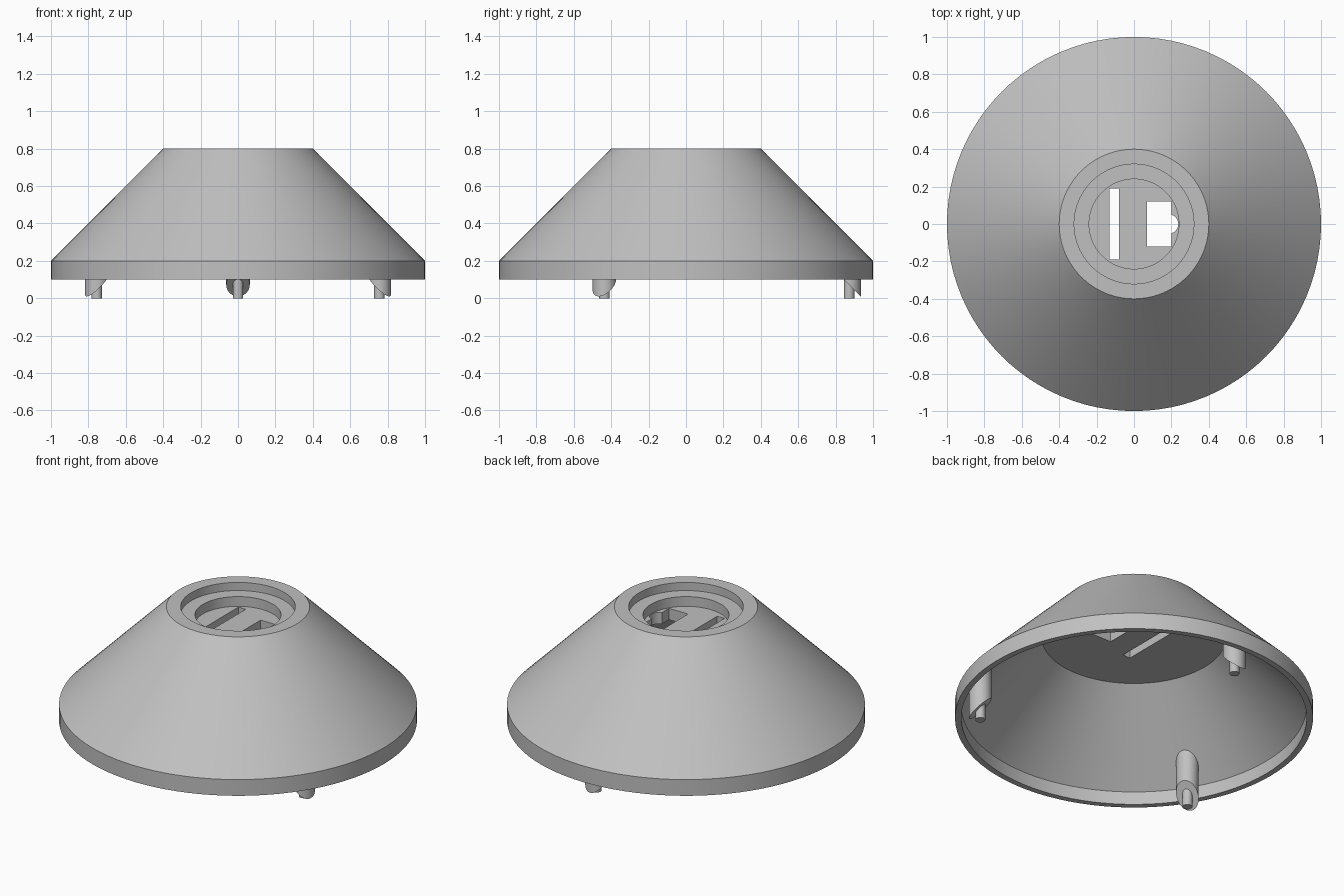
import bpy, bmesh
from math import cos, sin, pi, radians

if "Cube" in bpy.data.objects:
    bpy.data.objects.remove(bpy.data.objects["Cube"], do_unlink=True)

grey = bpy.data.materials.new("mid grey")
grey.use_nodes = True
grey.diffuse_color = (0.53, 0.53, 0.53, 1)
grey.node_tree.nodes["Principled BSDF"].inputs["Base Color"].default_value = grey.diffuse_color


def make(name, bm):
    bmesh.ops.recalc_face_normals(bm, faces=bm.faces)
    mesh = bpy.data.meshes.new(name)
    bm.to_mesh(mesh)
    bm.free()
    mesh.materials.append(grey)
    obj = bpy.data.objects.new(name, mesh)
    bpy.context.collection.objects.link(obj)
    return obj


def smooth(obj):
    bpy.ops.object.select_all(action="DESELECT")
    obj.select_set(True)
    bpy.context.view_layer.objects.active = obj
    bpy.ops.object.shade_smooth_by_angle(angle=radians(25))


def loft(name, rings):
    """Join equal rings of points into a capped solid."""
    bm = bmesh.new()
    loops = [[bm.verts.new(p) for p in ring] for ring in rings]
    n = len(loops[0])
    for a, b in zip(loops, loops[1:]):
        for i in range(n):
            j = (i + 1) % n
            bm.faces.new((a[i], a[j], b[j], b[i]))
    bm.faces.new(loops[0])
    bm.faces.new(loops[-1])
    return make(name, bm)


def circle(r, n, cx=0.0):
    return [(cx + r * cos(2 * pi * i / n), r * sin(2 * pi * i / n)) for i in range(n)]


# Hollow cone: stepped recess, outer slope, rim, inner slope, ceiling
profile = [(0.24, 0.69), (0.24, 0.75), (0.32, 0.75), (0.32, 0.8), (0.4, 0.8),
           (1, 0.2), (1, 0.1), (0.965, 0.1), (0.965, 0.18), (0.515, 0.62)]
shell = loft("cone_shell", [[(x, y, z) for x, y in circle(r, 96)] for r, z in profile])

# Openings through the recess floor: long slot and notched window
slot = [(-0.13, -0.19), (-0.08, -0.19), (-0.08, 0.19), (-0.13, 0.19)]
arc = [(0.185 + 0.052 * cos(a), 0.052 * sin(a))
       for a in (radians(-73 + 146 * i / 12) for i in range(13))]
window = [(0.07, -0.12), (0.2, -0.12)] + arc + [(0.2, 0.12), (0.07, 0.12)]
for outline in (slot, window):
    cutter = loft("opening_cutter", [[(x, y, z) for x, y in outline] for z in (0.5, 0.72)])
    cutter.hide_render = True
    mod = shell.modifiers.new("opening", "BOOLEAN")
    mod.operation = "DIFFERENCE"
    mod.solver = "EXACT"
    mod.object = cutter
    bpy.context.view_layer.objects.active = shell
    bpy.ops.object.modifier_apply(modifier=mod.name)
    bpy.data.objects.remove(cutter, do_unlink=True)
smooth(shell)

# Three feet: slanted post buried in the wall, with a thin pin
for label, angle in (("back", 90), ("right", 210), ("left", 330)):
    post_ring = circle(0.063, 32, 0.872)
    pin_ring = circle(0.028, 24, 0.872)
    post = loft(label + "_post", [[(x, y, 0.945 - x) for x, y in post_ring],
                                  [(x, y, 1.165 - x) for x, y in post_ring]])
    pin = loft(label + "_pin", [[(x, y, 0) for x, y in pin_ring],
                                [(x, y, 1.0 - x) for x, y in pin_ring]])
    for part in (post, pin):
        part.rotation_euler.z = radians(angle)
        smooth(part)
